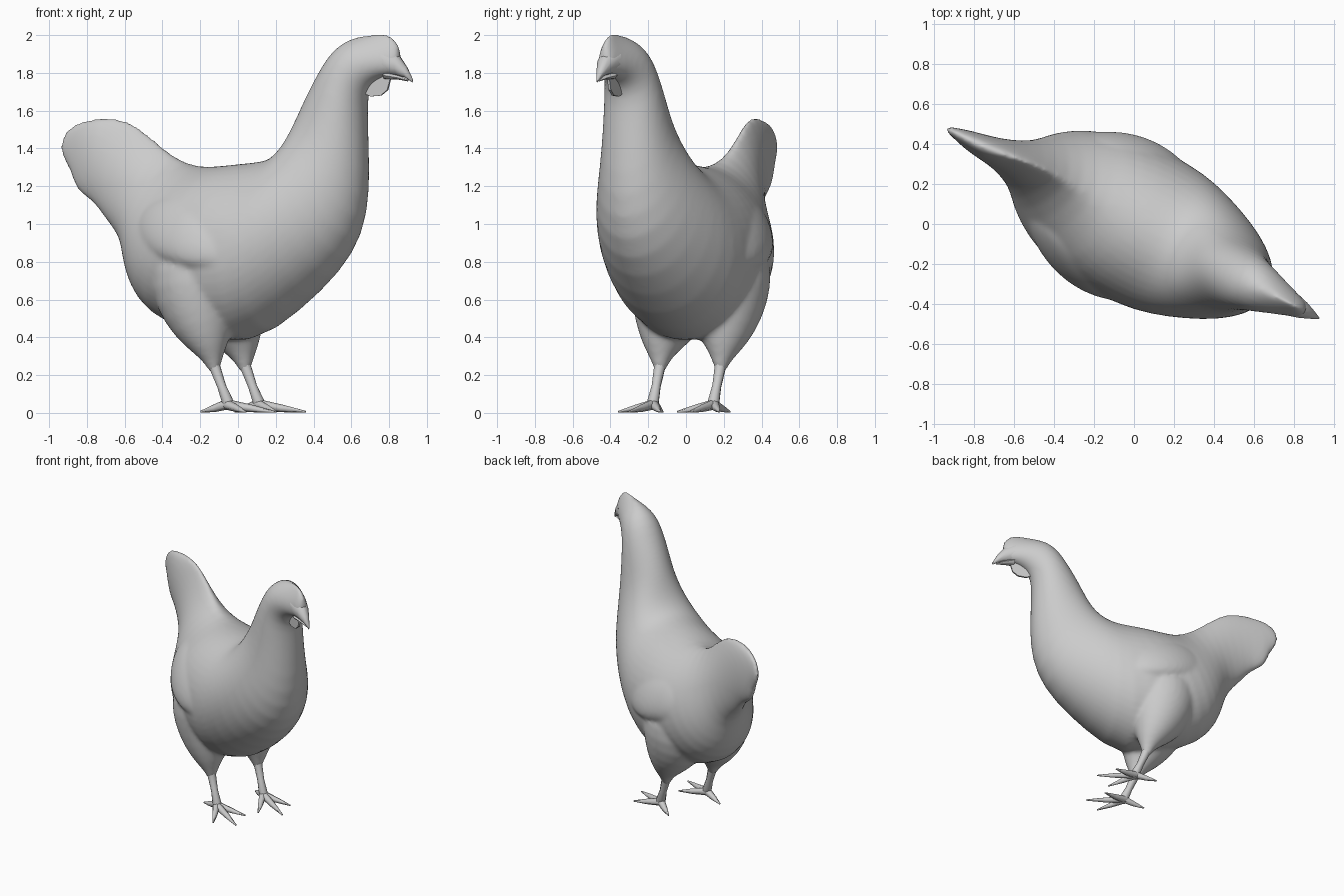
import bpy, bmesh, math
from mathutils import Vector

cube = bpy.data.objects.get("Cube")
if cube:
    bpy.data.objects.remove(cube, do_unlink=True)

HEADING = math.radians(-27)  # the bird faces diagonally; parts are built facing +x

grey = bpy.data.materials.new("plain grey")
grey.use_nodes = True
grey.diffuse_color = (0.6, 0.6, 0.6, 1)
grey.node_tree.nodes["Principled BSDF"].inputs["Base Color"].default_value = (0.6, 0.6, 0.6, 1)


def finish(name, bm, mirror=False, angle=60):
    """Turn a bmesh into a smooth, turned and optionally mirrored object."""
    bmesh.ops.recalc_face_normals(bm, faces=bm.faces)
    mesh = bpy.data.meshes.new(name)
    bm.to_mesh(mesh)
    bm.free()
    mesh.materials.append(grey)
    obj = bpy.data.objects.new(name, mesh)
    bpy.context.collection.objects.link(obj)
    obj.rotation_euler.z = HEADING
    if mirror:
        obj.modifiers.new("both sides", "MIRROR").use_axis = (False, True, False)
    bpy.ops.object.select_all(action="DESELECT")
    obj.select_set(True)
    bpy.context.view_layer.objects.active = obj
    bpy.ops.object.shade_smooth_by_angle(angle=math.radians(angle))
    return obj


def skin(bm, rings):
    """Bridge rings of points and cap both ends."""
    loops = [[bm.verts.new(p) for p in ring] for ring in rings]
    for a, b in zip(loops, loops[1:]):
        for i in range(len(a)):
            j = (i + 1) % len(a)
            bm.faces.new((a[i], a[j], b[j], b[i]))
    bm.faces.new(loops[0])
    bm.faces.new(loops[-1])


def profile_ring(top_x, top_z, low_x, low_z, width, pinch=0, lean=0, sides=24):
    """Oval spanning an upper and a lower profile point; pinch narrows its top."""
    ring = []
    for i in range(sides):
        a = math.tau * i / sides
        f = (1 - math.cos(a)) / 2
        ring.append((top_x + (low_x - top_x) * f,
                     width * math.sin(a) * f ** pinch + lean * (1 - f),
                     top_z + (low_z - top_z) * f))
    return ring


def limb(bm, points, sides=8):
    """Tapered tube through (x, y, z, radius) points."""
    centres = [Vector(p[:3]) for p in points]
    rings = []
    for k, c in enumerate(centres):
        along = centres[min(k + 1, len(centres) - 1)] - centres[max(k - 1, 0)]
        u = along.orthogonal().normalized() if abs(along.z) < 0.01 else \
            along.cross(Vector((0, 1, 0.01))).normalized()
        v = along.normalized().cross(u)
        rings.append([c + points[k][3] * (u * math.cos(math.tau * i / sides)
                      + v * math.sin(math.tau * i / sides)) for i in range(sides)])
    skin(bm, rings)


# Body in one skin: tail, back and belly, neck, head and comb
body = [
    (-1.055, 1.45, -1.055, 1.36, .014), (-1.0, 1.515, -.985, 1.28, .028),
    (-.95, 1.54, -.965, 1.17, .042),
    (-.82, 1.57, -.86, 1.125, .065), (-.66, 1.56, -.78, 1.02, .1, .3, .03),
    (-.53, 1.46, -.68, .92, .165, .4, .04), (-.4, 1.35, -.65, .8, .24, .3, .04),
    (-.25, 1.3, -.61, .66, .305, .1, .02), (-.1, 1.31, -.5, .51, .36),
    (.04, 1.325, -.25, .41, .395), (.16, 1.335, .05, .34, .4),
    (.24, 1.36, .32, .52, .37), (.3, 1.43, .565, .72, .31),
    (.34, 1.51, .71, .915, .255), (.38, 1.6, .76, 1.15, .203),
    (.43, 1.7, .755, 1.4, .175), (.49, 1.8, .75, 1.56, .16),
    (.555, 1.9, .75, 1.68, .142), (.635, 1.97, .79, 1.74, .123),
    (.74, 2.0, .84, 1.77, .105, .2), (.85, 2.01, .89, 1.785, .088, .5),
    (.935, 2.005, .925, 1.79, .062, .5), (.975, 1.89, .95, 1.795, .035),
]
bm = bmesh.new()
skin(bm, [profile_ring(*r) for r in body])
for side in (-1, 1):
    # Folded wing, leaning in at the top
    wing = bmesh.ops.create_uvsphere(bm, u_segments=24, v_segments=14, radius=1)
    for v in wing["verts"]:
        x, y, z = v.co
        v.co = (x * .44 - .08, side * (.295 - .13 * x * x - .07 * z) + y * .1,
                .96 + z * .19 - x * .05)
    # Broad thigh
    limb(bm, [(x, side * y, z, r) for x, y, z, r in (
        (-.16, .12, .92, .22), (-.17, .125, .74, .28), (-.15, .155, .57, .235),
        (-.105, .18, .44, .165), (-.07, .185, .34, .095), (-.055, .18, .27, .045),
        (-.045, .18, .2, .024))], 16)
plumage = finish("body", bm)
# Blend tail, wings and thighs into one soft surface
plumage.modifiers.new("round", "SUBSURF").levels = 1
blend = plumage.modifiers.new("blend", "REMESH")
blend.mode = "VOXEL"
blend.voxel_size = 0.014
blend.use_smooth_shade = True
soften = plumage.modifiers.new("soften", "SMOOTH")
soften.factor = 0.5
soften.iterations = 10

# Beak halves
bm = bmesh.new()
skin(bm, [profile_ring(*r, sides=10) for r in (
    (.87, 1.95, .89, 1.79, .065), (.95, 1.9, .95, 1.785, .045),
    (1.0, 1.835, .995, 1.775, .024), (1.04, 1.765, 1.035, 1.75, .004))])
finish("upper_beak", bm)
bm = bmesh.new()
skin(bm, [profile_ring(*r, sides=8) for r in (
    (.88, 1.81, .88, 1.765, .04), (.96, 1.785, .95, 1.765, .022),
    (1.01, 1.765, 1.01, 1.755, .005))])
finish("lower_beak", bm)

# Wattle
wattle = [(.74, 1.79), (.755, 1.69), (.79, 1.675), (.85, 1.68), (.89, 1.71),
          (.91, 1.78), (.88, 1.81)]
bm = bmesh.new()
skin(bm, [[(x, y, z) for x, z in wattle] for y in (-.007, .007)])
finish("wattle", bm, angle=30)

# Shank and four toes
bm = bmesh.new()
limb(bm, [(-.06, .18, .3, .035), (-.045, .18, .24, .031), (-.005, .18, .14, .025),
          (.03, .18, .06, .032), (.04, .18, .025, .025)])
for dx, dy in ((.28, 0), (.17, .12), (.17, -.13), (-.15, .02)):
    limb(bm, [(.025, .18, .045, .028), (.03 + dx * .5, .18 + dy * .5, .024, .02),
              (.03 + dx, .18 + dy, .006, .005)], 6)
for v in bm.verts:
    v.co.z = max(v.co.z, 0)
finish("leg_and_foot", bm, mirror=True)
